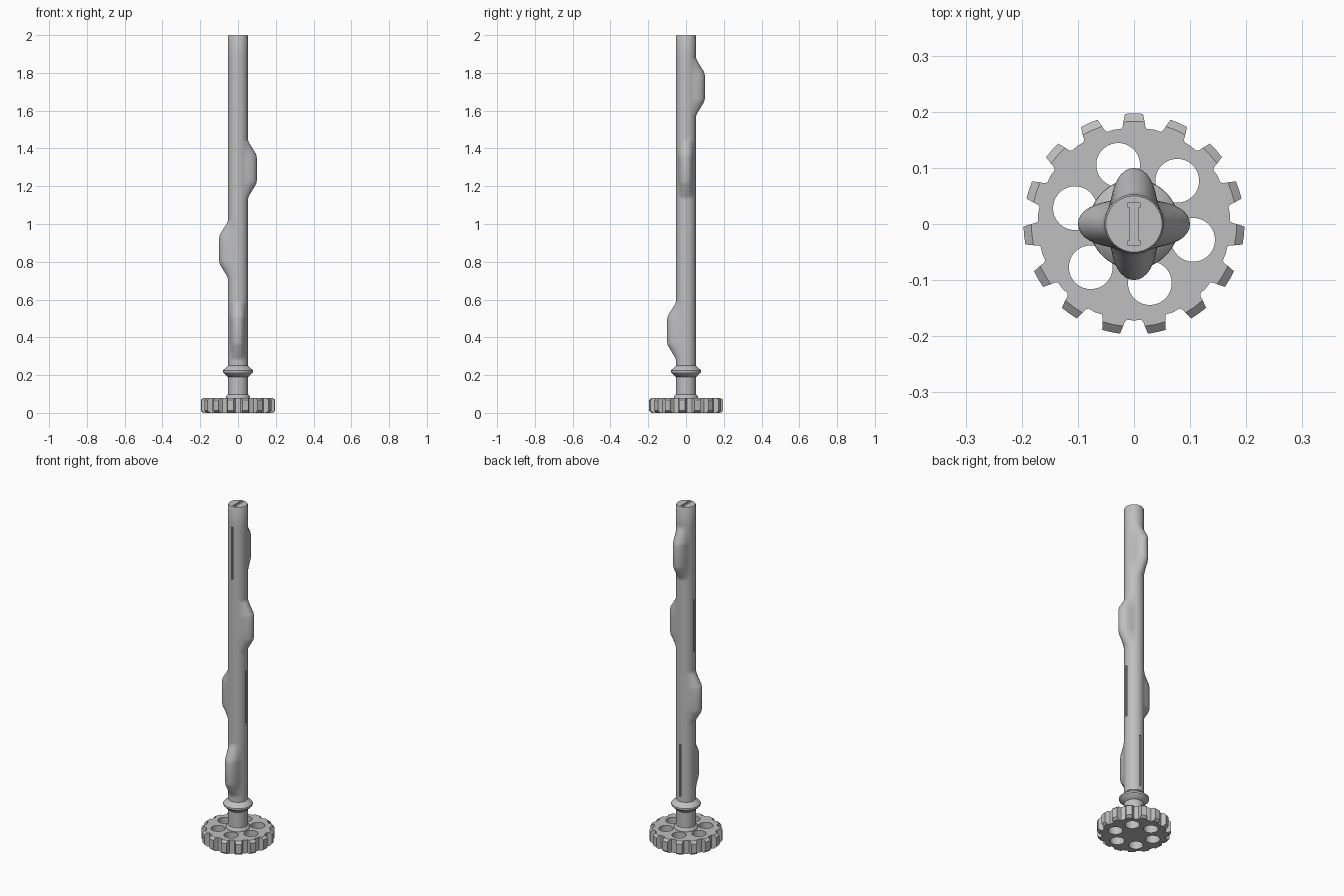
import bpy, bmesh, math
from mathutils import Matrix

cube = bpy.data.objects.get("Cube")
if cube:
    bpy.data.objects.remove(cube, do_unlink=True)

steel = bpy.data.materials.new("grey steel")
grey = (0.52, 0.52, 0.52, 1)
steel.diffuse_color = grey
steel.use_nodes = True
steel.node_tree.nodes["Principled BSDF"].inputs["Base Color"].default_value = grey

SIDES = 72
R = 0.053
LOBES = [(1.725, 90), (1.29, 0), (0.865, 180), (0.435, 270)]  # height, direction
HALF = 0.155


def make_object(name, bm):
    bmesh.ops.recalc_face_normals(bm, faces=bm.faces)
    mesh = bpy.data.meshes.new(name)
    bm.to_mesh(mesh)
    bm.free()
    ob = bpy.data.objects.new(name, mesh)
    bpy.context.collection.objects.link(ob)
    mesh.materials.append(steel)
    return ob


def loft(name, rings):
    """Closed solid through rings of equal point count."""
    bm = bmesh.new()
    loops = [[bm.verts.new(p) for p in ring] for ring in rings]
    n = len(loops[0])
    for a, b in zip(loops, loops[1:]):
        for i in range(n):
            j = (i + 1) % n
            bm.faces.new((a[i], a[j], b[j], b[i]))
    bm.faces.new(loops[0][::-1])
    bm.faces.new(loops[-1])
    return make_object(name, bm)


def polar(r, a, z):
    return (r * math.cos(a), r * math.sin(a), z)


def circle(r, z):
    return [polar(r, math.tau * i / SIDES, z) for i in range(SIDES)]


def add_box(bm, centre, size, turn=0):
    m = Matrix.Rotation(turn, 4, 'Z') @ Matrix.Translation(centre) @ Matrix.Diagonal((*size, 1))
    bmesh.ops.create_cube(bm, size=1, matrix=m)


def activate(ob):
    bpy.ops.object.select_all(action='DESELECT')
    ob.select_set(True)
    bpy.context.view_layer.objects.active = ob


def cut(ob, bm):
    cutter = make_object("cutter", bm)
    cutter.hide_render = True
    mod = ob.modifiers.new("cut", 'BOOLEAN')
    mod.operation = 'DIFFERENCE'
    mod.solver = 'EXACT'
    mod.use_self = True
    mod.object = cutter
    activate(ob)
    bpy.ops.object.modifier_apply(modifier=mod.name)
    bpy.data.objects.remove(cutter, do_unlink=True)


def smooth(ob):
    activate(ob)
    bpy.ops.object.shade_smooth_by_angle(angle=math.radians(32))


# Shaft with four cam lobes, each a quarter turn apart
rise = [(HALF, 0), (0.14, 0.12), (0.08, 0.9), (0.06, 1)]
steps = [(-d, h) for d, h in rise] + [(d, h) for d, h in reversed(rise)]
rings = [circle(R, 0.04)]
for mid, direction in reversed(LOBES):
    rings.append(circle(R, mid - HALF - 0.008))
    for dz, h in steps:
        ring = []
        for i in range(SIDES):
            a = math.tau * i / SIDES
            c = max(0, math.cos(a - math.radians(direction)))
            ring.append(polar(R + 0.047 * h * c ** 6, a, mid + dz))
        rings.append(ring)
    rings.append(circle(R, mid + HALF + 0.008))
rings += [circle(R, 1.994), circle(R - 0.003, 2.0)]
shaft = loft("camshaft", rings)

# Narrow grooves opposite the lobes and an I-shaped slot in the top end
bm = bmesh.new()
for mid, direction in LOBES:
    add_box(bm, (R, 0, mid), (0.014, 0.011, 2 * HALF), math.radians(direction + 180))
cut(shaft, bm)
bm = bmesh.new()
add_box(bm, (0, 0, 2), (0.016, 0.068, 0.016))
for s in (-1, 1):
    add_box(bm, (0, s * 0.034, 2), (0.023, 0.007, 0.016))
cut(shaft, bm)
smooth(shaft)

# Collar and hub
collar = [(0.045, 0.188), (R, 0.19), (0.074, 0.21), (0.079, 0.215),
          (0.08, 0.22), (0.079, 0.225), (0.074, 0.23), (R, 0.25), (0.045, 0.252)]
hub = [(0.064, 0.07), (0.064, 0.086), (0.061, 0.092), (R, 0.097)]
for name, profile in (("collar", collar), ("hub", hub)):
    smooth(loft(name, [circle(r, z) for r, z in profile]))

# Drive gear with chamfered teeth
TEETH = 15
PITCH = math.tau / TEETH


def gear_ring(tip, half, z):
    ring = []
    for t in range(TEETH):
        mid = math.pi / 2 + t * PITCH
        for a, r in ((-0.135, 0.171), (-0.115, 0.175), (-half, tip),
                     (0, tip), (half, tip), (0.115, 0.175), (0.135, 0.171),
                     (PITCH / 2, 0.172)):
            ring.append(polar(r, mid + a, z))
    return ring


gear = loft("drive_gear", [gear_ring(0.183, 0.104, 0), gear_ring(0.197, 0.082, 0.012),
                           gear_ring(0.197, 0.082, 0.068), gear_ring(0.183, 0.104, 0.08)])

# Six round holes through the gear
bm = bmesh.new()
for k in range(6):
    centre = polar(0.109, math.radians(45 + 60 * k), 0.04)
    bmesh.ops.create_cone(bm, cap_ends=True, segments=40, radius1=0.039, radius2=0.039,
                          depth=0.2, matrix=Matrix.Translation(centre))
cut(gear, bm)
smooth(gear)
